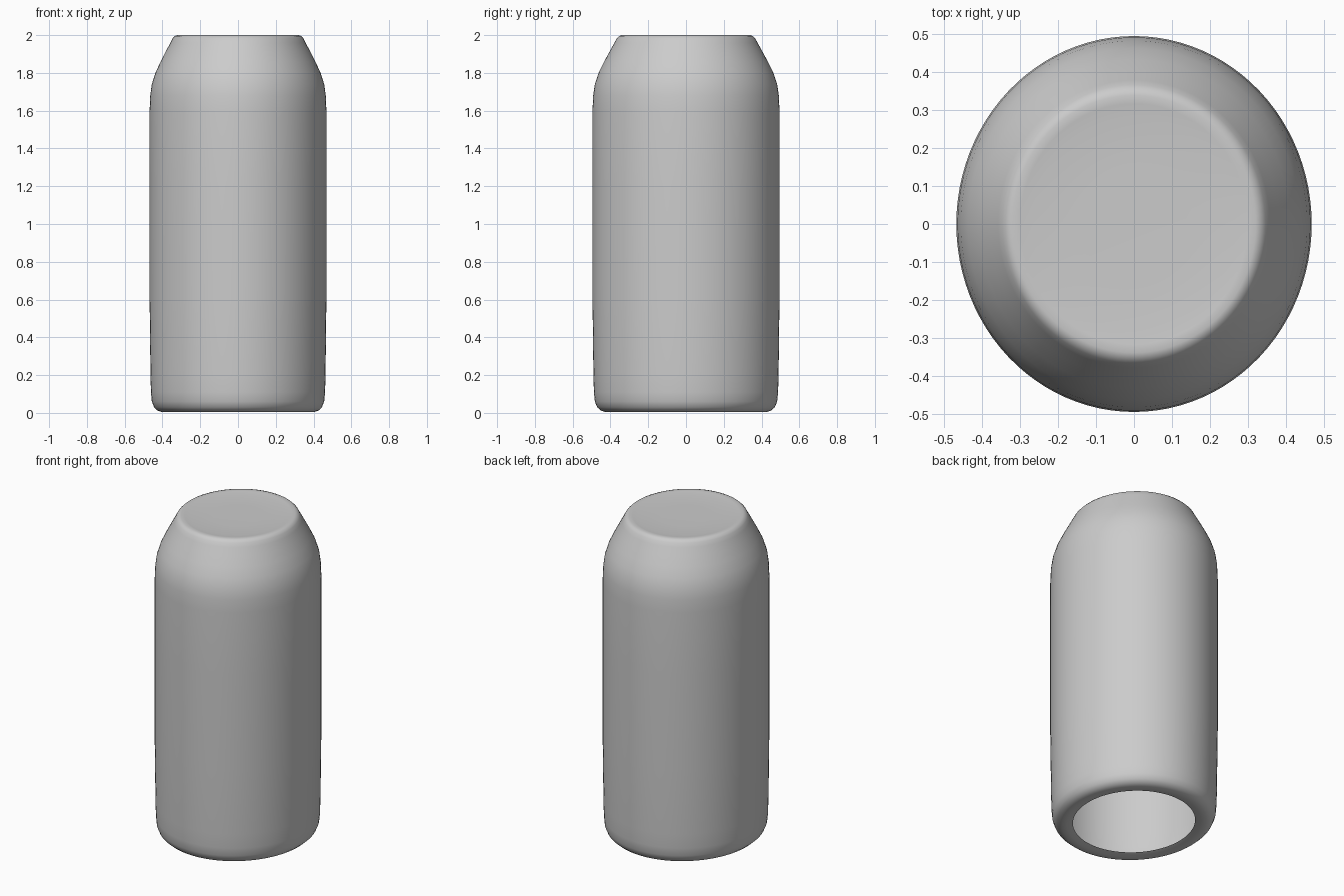
import bpy, bmesh
from math import cos, sin, pi

if "Cube" in bpy.data.objects:
    bpy.data.objects.remove(bpy.data.objects["Cube"])

RX, RY = 0.468, 0.495   # slightly oval cross-section
SIDES = 96

# (relative radius, height) from the open underside to the lid
profile = [
    (0.73, 0.012), (0.80, 0.004), (0.86, 0.004), (0.91, 0.012),
    (0.95, 0.03), (0.975, 0.06), (0.985, 0.11), (0.99, 0.2),
    (1.0, 0.6), (1.0, 1.2), (1.0, 1.6), (0.993, 1.68),
    (0.975, 1.74), (0.935, 1.80), (0.875, 1.86), (0.815, 1.915),
    (0.765, 1.96), (0.74, 1.983), (0.715, 1.995), (0.685, 2.0),
    (0.64, 1.998), (0.57, 1.994), (0.3, 1.992),
]

bm = bmesh.new()
rings = []
for r, z in profile:
    rings.append([bm.verts.new((RX * r * cos(2 * pi * i / SIDES),
                                RY * r * sin(2 * pi * i / SIDES), z))
                  for i in range(SIDES)])

# Walls, rounded base rim, shoulder and lid
for a, b in zip(rings, rings[1:]):
    for i in range(SIDES):
        j = (i + 1) % SIDES
        bm.faces.new((a[i], a[j], b[j], b[i]))

# Lid centre
centre = bm.verts.new((0, 0, 1.992))
for i in range(SIDES):
    bm.faces.new((rings[-1][i], rings[-1][(i + 1) % SIDES], centre))

for f in bm.faces:
    f.smooth = True

mesh = bpy.data.meshes.new("can_body")
bm.to_mesh(mesh)
bm.free()
can = bpy.data.objects.new("can_body", mesh)
bpy.context.collection.objects.link(can)
